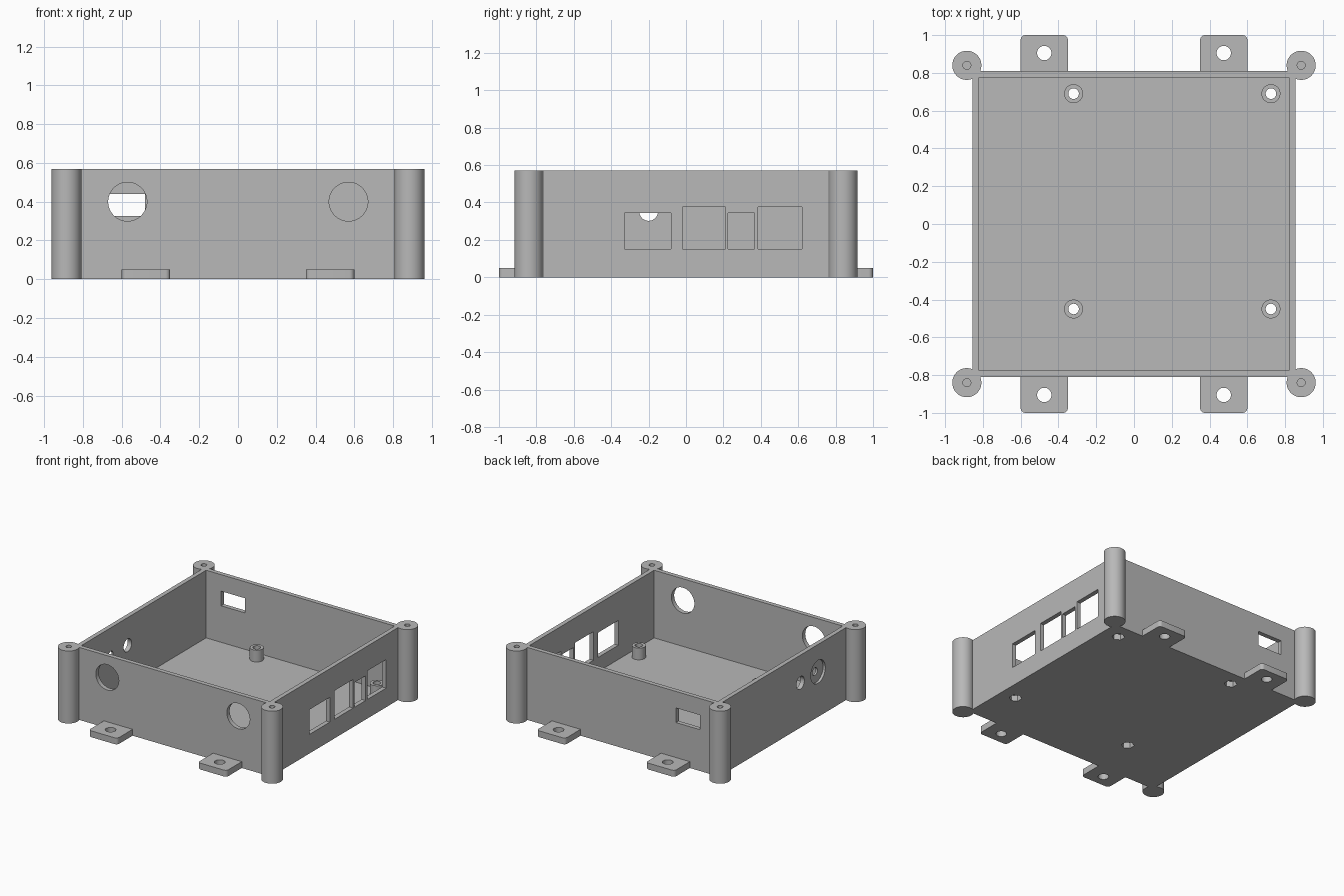
import bpy, math
from mathutils import Matrix, Vector

cube = bpy.data.objects.get("Cube")
if cube:
    bpy.data.objects.remove(cube, do_unlink=True)

# Single plastic colour
grey = bpy.data.materials.new("grey_plastic")
grey.use_nodes = True
grey.diffuse_color = (0.48, 0.48, 0.48, 1)
for node in grey.node_tree.nodes:
    if node.type == 'BSDF_PRINCIPLED':
        node.inputs["Base Color"].default_value = grey.diffuse_color

AXIS = {'X': Matrix.Rotation(math.pi / 2, 4, 'Y'),
        'Y': Matrix.Rotation(math.pi / 2, 4, 'X'),
        'Z': Matrix.Identity(4)}


def finish(name):
    obj = bpy.context.object
    obj.name = name
    obj.data.materials.append(grey)
    return obj


def box(name, low, high):
    low, high = Vector(low), Vector(high)
    bpy.ops.mesh.primitive_cube_add(size=1)
    obj = finish(name)
    obj.data.transform(Matrix.Translation((low + high) / 2) @ Matrix.Diagonal((*(high - low), 1)))
    return obj


def rod(name, centre, radius, length, axis='Z', sides=48):
    bpy.ops.mesh.primitive_cylinder_add(vertices=sides, radius=radius, depth=length)
    obj = finish(name)
    obj.data.transform(Matrix.Translation(centre) @ AXIS[axis])
    return obj


def apply(obj, mod):
    bpy.context.view_layer.objects.active = obj
    bpy.ops.object.modifier_apply(modifier=mod.name)


def cut(cutter, *targets):
    cutter.hide_render = True
    for obj in targets:
        mod = obj.modifiers.new("cut", 'BOOLEAN')
        mod.operation = 'DIFFERENCE'
        mod.solver = 'EXACT'
        mod.object = cutter
        apply(obj, mod)
    bpy.data.objects.remove(cutter, do_unlink=True)


# Open tray
W, D, H, WALL, FLOOR = 0.855, 0.81, 0.57, 0.035, 0.038
shell = box("shell", (-W, -D, 0), (W, D, H))
cut(box("cavity", (WALL - W, WALL - D, FLOOR), (W - WALL, D - WALL, 1)), shell)

# Connector windows in the +x wall: y start, y end, top
for y0, y1, top in ((-0.33, -0.08, 0.345), (-0.02, 0.21, 0.375),
                    (0.225, 0.365, 0.345), (0.385, 0.62, 0.375)):
    cut(box("window", (W - 0.1, y0, 0.15), (W + 0.1, y1, top)), shell)

# Slot in the back wall
cut(box("slot", (-0.69, D - 0.1, 0.325), (-0.48, D + 0.1, 0.44)), shell)

# Round openings in the front wall
for x in (-0.57, 0.57):
    cut(rod("opening", (x, -D, 0.4), 0.1, 0.2, 'Y'), shell)

# Jack hole and recessed small hole in the -x wall
cut(rod("jack", (-W, -0.2, 0.352), 0.05, 0.2, 'X'), shell)
cut(rod("recess", (-W, -0.42, 0.355), 0.09, 0.04, 'X'), shell)
cut(rod("pin", (-W, -0.41, 0.355), 0.03, 0.2, 'X'), shell)

parts = [shell]

# Corner posts with blind screw holes
for fy, ny in ((-1, "front"), (1, "back")):
    for fx, nx in ((-1, "right"), (1, "left")):
        x, y = 0.885 * fx, 0.84 * fy
        post = rod(f"corner_post_{ny}_{nx}", (x, y, H / 2), 0.077, H, sides=64)
        cut(rod("screw_hole", (x, y, H), 0.021, 0.5), post)
        parts.append(post)

        # Mounting tab with rounded outer corners
        x = 0.475 * fx
        ys = sorted((fy * (D - 0.01), fy * 1.0))
        tab = box(f"mounting_tab_{ny}_{nx}", (x - 0.125, ys[0], 0), (x + 0.125, ys[1], 0.05))
        weights = tab.data.attributes.new("bevel_weight_edge", 'FLOAT', 'EDGE')
        for edge in tab.data.edges:
            a, b = (tab.data.vertices[i].co for i in edge.vertices)
            upright = abs(a.z - b.z) > 0.01
            weights.data[edge.index].value = float(upright and abs(a.y) > 0.95)
        bevel = tab.modifiers.new("round", 'BEVEL')
        bevel.limit_method = 'WEIGHT'
        bevel.width = 0.025
        bevel.segments = 6
        apply(tab, bevel)
        cut(rod("bolt_hole", (x, 0.905 * fy, 0), 0.038, 0.3), tab)
        parts.append(tab)

# Board standoffs with through holes and hexagonal nut pockets below
for y, ny in ((-0.45, "front"), (0.69, "back")):
    for x, nx in ((-0.32, "right"), (0.725, "left")):
        standoff = rod(f"standoff_{ny}_{nx}", (x, y, 0.075), 0.05, 0.11)
        cut(rod("bore", (x, y, 0), 0.028, 0.5), shell, standoff)
        cut(rod("nut_pocket", (x, y, 0), 0.046, 0.09, sides=6), shell, standoff)
        parts.append(standoff)

# Smooth the round surfaces, keep edges sharp
for obj in parts:
    bpy.ops.object.select_all(action='DESELECT')
    obj.select_set(True)
    bpy.context.view_layer.objects.active = obj
    bpy.ops.object.shade_smooth_by_angle(angle=math.radians(30))
